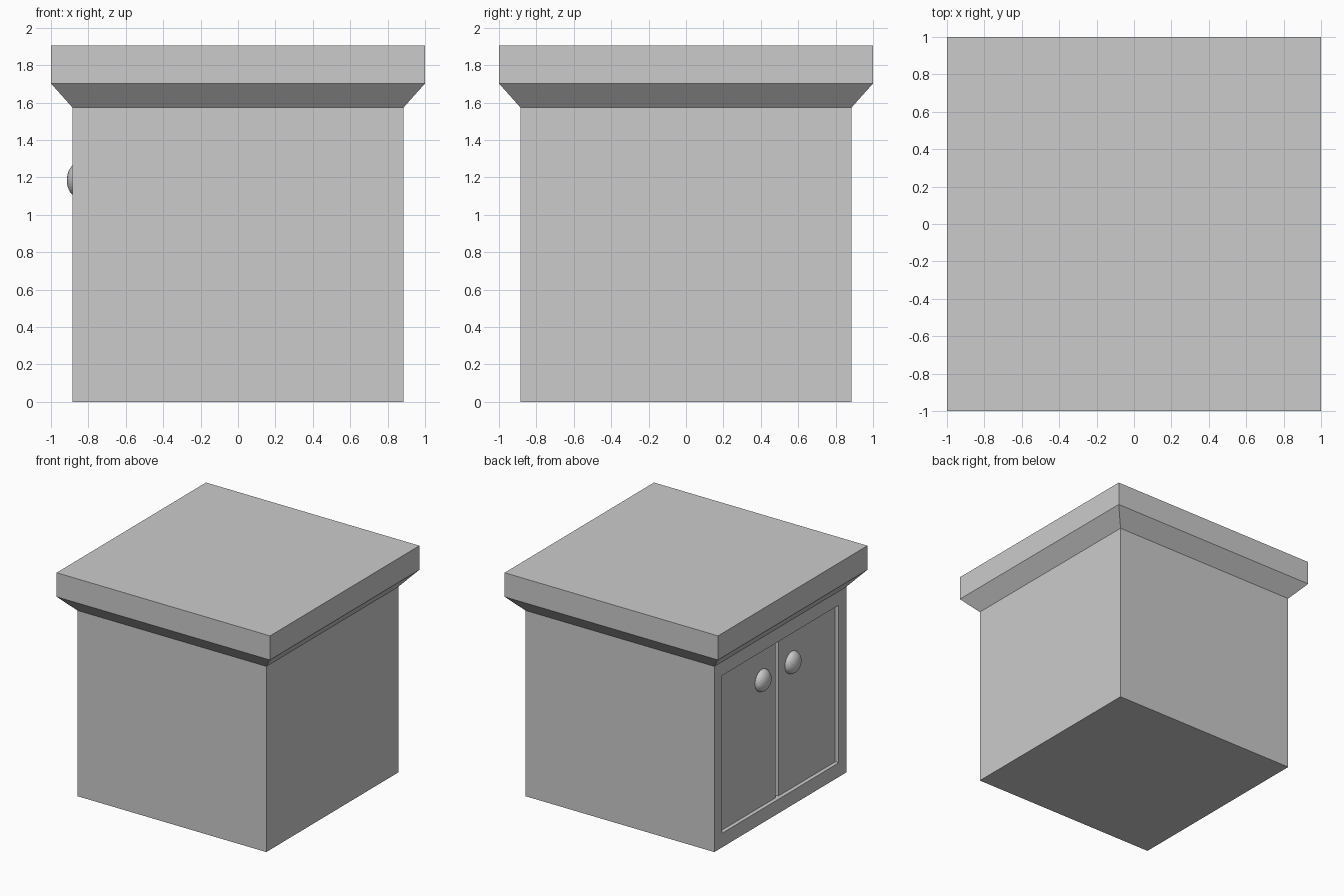
import bpy, bmesh

if "Cube" in bpy.data.objects:
    bpy.data.objects.remove(bpy.data.objects["Cube"])

BODY = 0.885      # half width of the cabinet
FLOOR = -0.852    # x of the door surfaces
BACK = -0.82      # x of the recess bottom
DOOR_Y, DOOR_Z0, DOOR_Z1 = 0.78, 0.12, 1.455
GAP = 0.02        # half gap between the doors


def add_object(name, bm):
    bmesh.ops.recalc_face_normals(bm, faces=bm.faces)
    mesh = bpy.data.meshes.new(name)
    bm.to_mesh(mesh)
    bm.free()
    obj = bpy.data.objects.new(name, mesh)
    bpy.context.collection.objects.link(obj)
    return obj


def square_stack(name, levels):
    """Closed solid through square sections given as (half width, z)."""
    bm = bmesh.new()
    rings = [[bm.verts.new((sx * h, sy * h, z))
              for sx, sy in ((-1, -1), (1, -1), (1, 1), (-1, 1))]
             for h, z in levels]
    for low, high in zip(rings, rings[1:]):
        for i in range(4):
            j = (i + 1) % 4
            bm.faces.new((low[i], low[j], high[j], high[i]))
    bm.faces.new(rings[0][::-1])
    bm.faces.new(rings[-1])
    return add_object(name, bm)


def box(name, lo, hi):
    bm = bmesh.new()
    bmesh.ops.create_cube(bm, size=1)
    for v in bm.verts:
        v.co = [(a + b) / 2 + c * (b - a) for a, b, c in zip(lo, hi, v.co)]
    return add_object(name, bm)


# Cabinet body with flared cornice and thick top
cabinet = square_stack("cabinet_body", [(BODY, 0), (BODY, 1.573),
                                        (1.0, 1.702), (1.0, 1.906)])

# Door opening on the left side
cutter = box("door_opening_cutter", (-0.95, -DOOR_Y, DOOR_Z0),
             (BACK, DOOR_Y, DOOR_Z1))
cutter.hide_render = True
cutter.hide_viewport = True
cutter.display_type = 'WIRE'
cut = cabinet.modifiers.new("door_opening", 'BOOLEAN')
cut.operation = 'DIFFERENCE'
cut.solver = 'EXACT'
cut.object = cutter

# Two inset doors with a narrow gap, each with a flattened round knob
for side, s in (("back", 1), ("front", -1)):
    y0, y1 = sorted((s * GAP, s * DOOR_Y))
    box(side + "_door", (FLOOR, y0, DOOR_Z0), (BACK, y1, DOOR_Z1))

    bm = bmesh.new()
    bmesh.ops.create_uvsphere(bm, u_segments=32, v_segments=16, radius=1)
    bmesh.ops.scale(bm, vec=(0.063, 0.093, 0.093), verts=bm.verts)
    knob = add_object(side + "_door_knob", bm)
    knob.location = (FLOOR, s * 0.2, 1.185)
